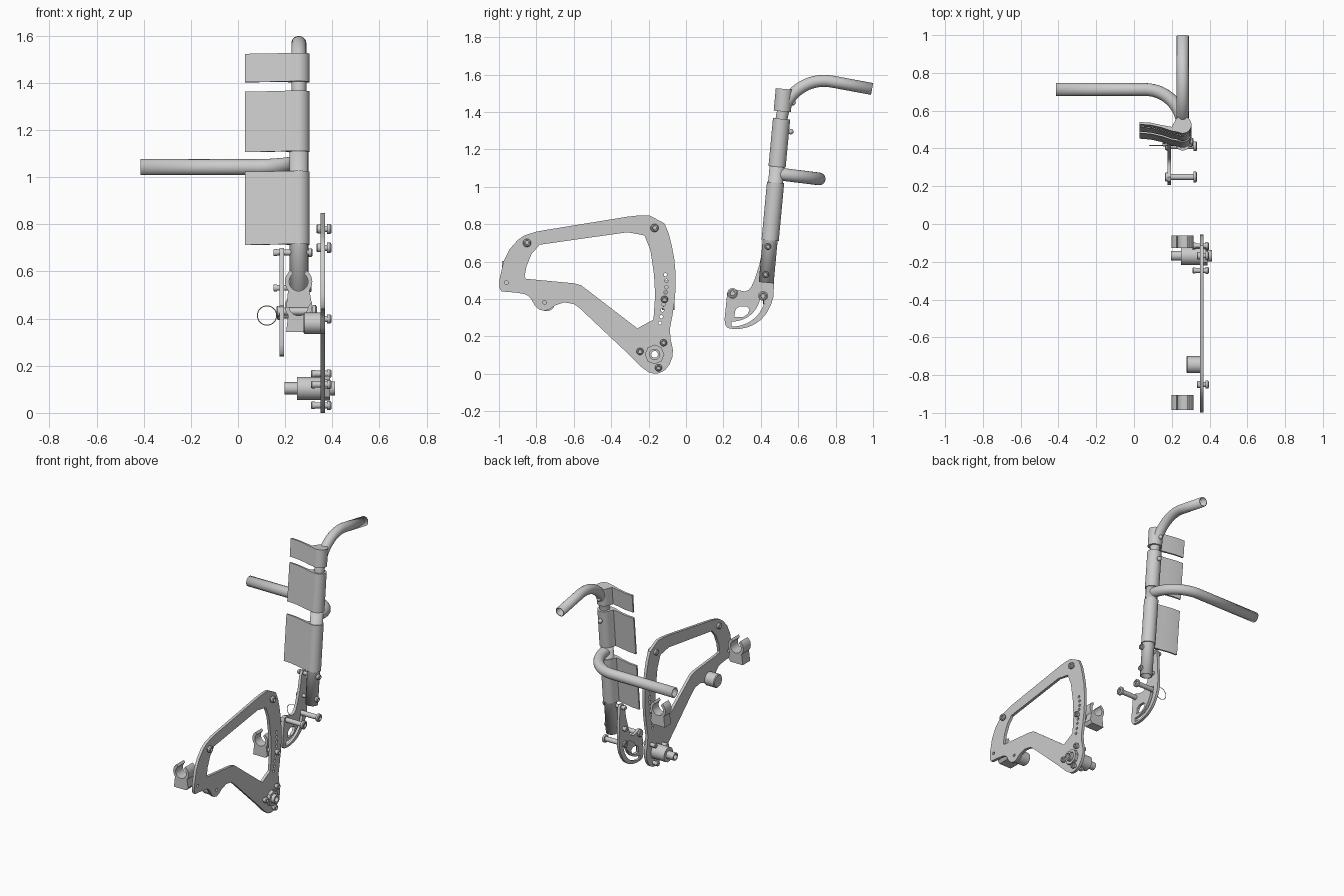
import bpy, bmesh
from math import sin, cos, tan, pi, radians
from mathutils import Vector, Matrix

if "Cube" in bpy.data.objects:
    bpy.data.objects.remove(bpy.data.objects["Cube"])


def smooth(ob):
    bpy.ops.object.select_all(action='DESELECT')
    ob.select_set(True)
    bpy.context.view_layer.objects.active = ob
    bpy.ops.object.shade_smooth_by_angle(angle=radians(35))


def add_mesh(name, bm):
    bmesh.ops.recalc_face_normals(bm, faces=bm.faces)
    me = bpy.data.meshes.new(name)
    bm.to_mesh(me)
    bm.free()
    ob = bpy.data.objects.new(name, me)
    bpy.context.collection.objects.link(ob)
    smooth(ob)
    return ob


def from_curve(name, splines, cyclic, dims, matrix=Matrix(), **settings):
    cu = bpy.data.curves.new(name, 'CURVE')
    cu.dimensions = dims
    for key, val in settings.items():
        setattr(cu, key, val)
    for pts in splines:
        sp = cu.splines.new('POLY')
        sp.points.add(len(pts) - 1)
        for p, c in zip(sp.points, pts):
            p.co = (*c, 1) if len(c) == 3 else (*c, 0, 1)
        sp.use_cyclic_u = cyclic
    ob = bpy.data.objects.new(name, cu)
    bpy.context.collection.objects.link(ob)
    ob.matrix_world = matrix
    bpy.ops.object.select_all(action='DESELECT')
    ob.select_set(True)
    bpy.context.view_layer.objects.active = ob
    bpy.ops.object.convert(target='MESH')
    ob = bpy.context.view_layer.objects.active
    bm = bmesh.new()
    bm.from_mesh(ob.data)
    bmesh.ops.remove_doubles(bm, verts=bm.verts, dist=0.0002)
    bmesh.ops.recalc_face_normals(bm, faces=bm.faces)
    bm.to_mesh(ob.data)
    bm.free()
    smooth(ob)
    return ob


def side_plate(name, loops, x0, x1):
    """Flat plate from y-z loops; loops after the first are holes."""
    m = Matrix(((0, 0, 1, (x0 + x1) / 2), (1, 0, 0, 0), (0, 1, 0, 0), (0, 0, 0, 1)))
    return from_curve(name, loops, True, '2D', m, fill_mode='BOTH', extrude=(x1 - x0) / 2)


def arc(cx, cy, r, a0, a1, n=16):
    return [(cx + r * cos(radians(a0 + (a1 - a0) * i / n)),
             cy + r * sin(radians(a0 + (a1 - a0) * i / n))) for i in range(n + 1)]


def hole(y, z, r=.009):
    return arc(y, z, r, 0, 360, 14)[:-1]


def tube(name, path, r):
    """Hollow tube along a path."""
    ob = from_curve(name, [[tuple(k) for k in path]], False, '3D',
                    fill_mode='FULL', bevel_depth=r, bevel_resolution=8)
    mod = ob.modifiers.new('wall', 'SOLIDIFY')
    mod.thickness, mod.offset = .007, -1
    return ob


def bend(a, corner, b, t):
    """Path with one filleted corner; t is the tangent length."""
    a, c, b = Vector(a), Vector(corner), Vector(b)
    u, v = (a - c).normalized(), (b - c).normalized()
    half = u.angle(v) / 2
    rad = t * tan(half)
    cen = c + (u + v).normalized() * (rad / sin(half)) * (sin(half) ** 2 + cos(half) ** 2)
    p, q = (c + u * t - cen).normalized(), (c + v * t - cen).normalized()
    return [a] + [cen + p.slerp(q, i / 20).normalized() * rad for i in range(21)] + [b]


def lathe(name, y, z, prof, n=24, hollow=False):
    """Turned part along x from (x, radius) steps."""
    bm = bmesh.new()
    rings = [[bm.verts.new((x, y + r * cos(2 * pi * i / n), z + r * sin(2 * pi * i / n)))
              for i in range(n)] for x, r in prof]
    pairs = list(zip(rings, rings[1:]))
    if hollow:
        pairs.append((rings[-1], rings[0]))
    for a, b in pairs:
        for i in range(n):
            bm.faces.new((a[i], a[(i + 1) % n], b[(i + 1) % n], b[i]))
    if not hollow:
        bm.faces.new(rings[0])
        bm.faces.new(rings[-1])
    return add_mesh(name, bm)


def bolt(name, y, z, x0, x1, r, head):
    """Bolt with nut at x0 and socketed head at x1."""
    lathe(name, y, z, [(x0, head * .7), (x0 + .004, head * .85), (x0 + .016, head * .85), (x0 + .016, r),
                       (x1 - .018, r), (x1 - .018, head), (x1 - .005, head), (x1, head * .75),
                       (x1, head * .5), (x1 - .01, head * .45)])


def cane(z):
    return .428 + .094 * (z - .48)


# Side frame plate with window and adjustment holes
outer = [(-.997, .457), (-.998, .50), (-.976, .60), (-.944, .665), (-.90, .715), (-.864, .74), (-.80, .76),
         (-.757, .768), (-.313, .84), (-.25, .847), (-.195, .847), (-.115, .804), (-.092, .75), (-.077, .69),
         (-.062, .61), (-.056, .54), (-.055, .46), (-.062, .38), (-.073, .31), (-.086, .24), (-.083, .19),
         (-.070, .13), (-.072, .09), (-.088, .05), (-.112, .02), (-.142, .004), (-.168, 0), (-.2, .008),
         (-.243, .04), (-.302, .1), (-.575, .357), (-.60, .373), (-.65, .382), (-.70, .366), (-.73, .345),
         (-.755, .337), (-.782, .342), (-.805, .36), (-.83, .403), (-.845, .418), (-.863, .427), (-.917, .435),
         (-.985, .44)]
window = [(-.863, .52), (-.853, .574), (-.826, .64), (-.783, .69), (-.313, .757), (-.222, .74), (-.19, .66),
          (-.171, .53), (-.165, .42), (-.174, .29), (-.26, .243), (-.56, .473), (-.60, .484), (-.855, .508)]
rows = [(-.110, .53), (-.105, .497), (-.105, .463), (-.109, .435), (-.12, .37), (-.126, .34),
        (-.132, .305), (-.139, .272)]
side_plate('side_frame_plate', [outer, window] + [hole(*p) for p in rows]
           + [hole(-.96, .488, .01), hole(-.756, .382, .01), hole(-.168, .104, .03)], .349, .368)

# Plate bolts
for i, (y, z) in enumerate([(-.85, .70), (-.168, .78), (-.246, .12), (-.12, .166), (-.147, .032), (-.115, .398)]):
    bolt(f'frame_bolt_{i}', y, z, .333 if i < 2 else .31, .396, .013, .022 if i < 2 else .019)

# Axle sleeve with through hole, its outer flange and the front spacer
lathe('axle_hub', -.168, .104, [(.197, .018), (.197, .026), (.25, .026), (.25, .049), (.349, .049), (.349, .034),
                                (.385, .034), (.385, .03), (.412, .03), (.412, .018)], hollow=True)
lathe('axle_flange', -.168, .104, [(.368, .034), (.368, .052), (.39, .052), (.39, .034)], 8, hollow=True)
lathe('front_spacer', -.745, .38, [(.277, .012), (.277, .04), (.282, .045), (.349, .045)])


# Open tube clips
def clip(name, y, z, half):
    cx = .257
    prof = (arc(cx, z, .058, 125, 220, 12) + [(cx - .053, z - .11), (cx + .04, z - .11), (cx + .055, z - .09)]
            + arc(cx, z, .058, 322, 415, 12) + arc(cx, z, .04, 55, -235, 24))
    m = Matrix(((1, 0, 0, 0), (0, 0, -1, y), (0, 1, 0, 0), (0, 0, 0, 1)))
    from_curve(name, [prof], True, '2D', m, fill_mode='BOTH', extrude=half)


clip('front_tube_clip', -.945, .557, .04)
clip('rear_tube_clip', -.095, .452, .033)

# Backrest cane, push handle and cross tube
CX = .258
tube('backrest_cane', [(CX, cane(z), z) for z in (.487, 1.12)], .04)
tube('push_handle', bend((CX, cane(1.0), 1.0), (CX, cane(1.608), 1.608), (CX, .995, 1.523), .25), .032)
tube('cross_tube', bend((CX, .485, 1.07), (CX, .712, 1.042), (-.413, .712, 1.042), .2), .034)

# Upholstery straps wrapped round the cane
strap = ([(.03, .014), (.03, .002), (.09, -.003), (.15, -.017), (.20, -.034)]
         + arc(CX, 0, .046, -120, 160, 26) + [(.2, -.012), (.15, -.003), (.09, .01)])
for i, (z0, z1) in enumerate([(.713, 1.023), (1.107, 1.363), (1.403, 1.523)]):
    bm = bmesh.new()
    lo, hi = ([bm.verts.new((x, cane(z) + y, z - .09 * y)) for x, y in strap] for z in (z0, z1))
    n = len(strap)
    for k in range(n):
        bm.faces.new((lo[k], lo[(k + 1) % n], hi[(k + 1) % n], hi[k]))
    bm.faces.new(lo)
    bm.faces.new(hi)
    add_mesh(f'back_strap_{i}', bm)

# Small strap screws on the rear of the cane
for i, (z, y) in enumerate([(1.295, .56), (1.45, .572)]):
    bpy.ops.mesh.primitive_uv_sphere_add(segments=16, ring_count=8, radius=.015, location=(CX, y, z))
    bpy.context.object.name = f'strap_screw_{i}'
    smooth(bpy.context.object)

# Recline bracket with curved slot
py, pz = .249, .43
bracket = [(.206, .29), (.21, .262), (.222, .245), (.25, .24), (.286, .24), (.33, .249), (.366, .264), (.402, .29),
           (.43, .323), (.455, .37), (.468, .414), (.47, .483), (.462, .68), (.45, .70), (.425, .70), (.412, .68),
           (.393, .585), (.365, .50), (.35, .467), (.335, .448), (.313, .44), (.275, .448), (.249, .458),
           (.228, .45), (.22, .43)]
slot = arc(py, pz, .177, -92, 2, 20) + arc(py, pz, .150, 2, -92, 20)
side_plate('recline_bracket', [bracket, slot,
           [(.258, .305), (.265, .345), (.285, .36), (.325, .36), (.34, .345), (.33, .32), (.305, .303)]], .177, .195)

# Bracket and cane bolts
bolt('recline_pivot_bolt', py, pz, .163, .334, .016, .028)
bolt('recline_lock_bolt', .412, .417, .165, .334, .016, .026)
bolt('cane_bolt_upper', .438, .68, .15, .316, .012, .018)
bolt('cane_bolt_lower', .426, .53, .15, .312, .012, .018)

# Pull ring on the lock pin
bpy.ops.mesh.primitive_torus_add(major_radius=.041, minor_radius=.002, major_segments=32, minor_segments=8,
                                 location=(.123, .415, .413), rotation=(pi / 2, 0, 0))
bpy.context.object.name = 'pull_ring'
smooth(bpy.context.object)
